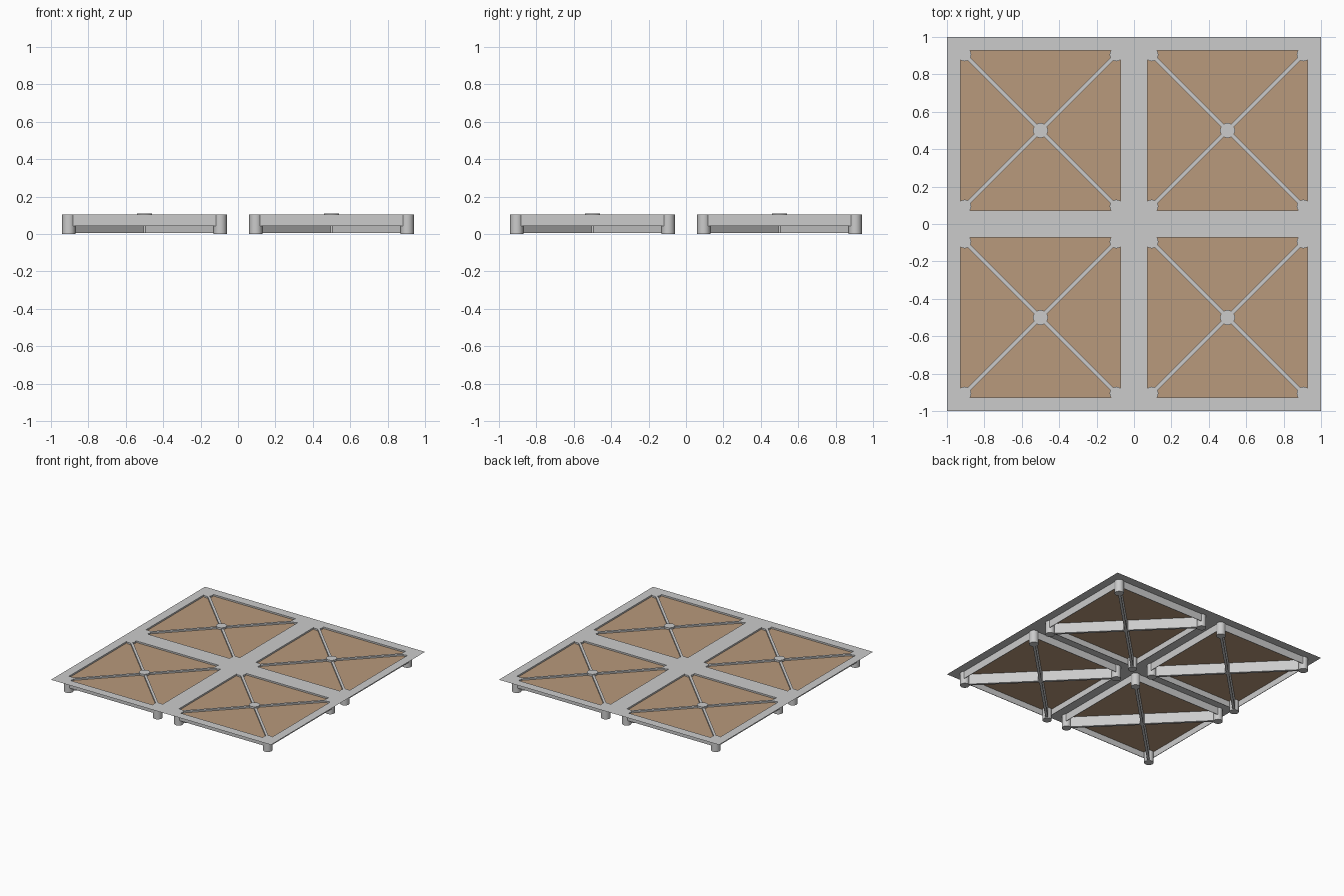
import bpy, bmesh, math

if "Cube" in bpy.data.objects:
    bpy.data.objects.remove(bpy.data.objects["Cube"])

TOP = 0.104      # height of the top frame
OFF = 0.405      # post offset from panel centre
OPEN = 0.428     # half size of a panel opening

brown = bpy.data.materials.new("tan_sheet")
brown.diffuse_color = (0.48, 0.32, 0.2, 1)
brown.use_nodes = True
brown.node_tree.nodes["Principled BSDF"].inputs["Base Color"].default_value = brown.diffuse_color


def box(name, loc, size, rot=0):
    bpy.ops.mesh.primitive_cube_add(size=1, location=loc, rotation=(0, 0, rot))
    o = bpy.context.object
    o.name = name
    o.scale = size
    bpy.ops.object.transform_apply(location=False, rotation=False, scale=True)
    return o


def cyl(name, x, y, r, z0, z1):
    bpy.ops.mesh.primitive_cylinder_add(vertices=32, radius=r, depth=z1 - z0,
                                        location=(x, y, (z0 + z1) / 2))
    o = bpy.context.object
    o.name = name
    bpy.ops.object.shade_smooth_by_angle(angle=math.radians(35))
    return o


# Thin top frame with four square openings
a, b = 0.5 - OPEN, 0.5 + OPEN
lines = [-1, -b, -a, a, b, 1]
bm = bmesh.new()
grid = [[bm.verts.new((x, y, TOP)) for y in lines] for x in lines]
for i in range(5):
    for j in range(5):
        if i in (1, 3) and j in (1, 3):
            continue
        bm.faces.new((grid[i][j], grid[i + 1][j], grid[i + 1][j + 1], grid[i][j + 1]))
mesh = bpy.data.meshes.new("top_frame")
bm.to_mesh(mesh)
bm.free()
bpy.context.collection.objects.link(bpy.data.objects.new("top_frame", mesh))

for cx in (-0.5, 0.5):
    for cy in (-0.5, 0.5):
        # Recessed sheet
        bpy.ops.mesh.primitive_plane_add(size=2 * OPEN, location=(cx, cy, 0.09))
        sheet = bpy.context.object
        sheet.name = "panel_sheet"
        sheet.data.materials.append(brown)

        # Crossed diagonal beams
        for s in (-1, 1):
            box("diagonal_beam", (cx, cy, 0.0535), (OFF * 2 * math.sqrt(2), 0.02, 0.097),
                s * math.pi / 4)

        # Side rails
        for s in (-1, 1):
            box("side_rail", (cx, cy + s * (OPEN + 0.001), 0.072), (2 * OFF, 0.004, 0.062))
            box("side_rail", (cx + s * (OPEN + 0.001), cy, 0.072), (0.004, 2 * OFF, 0.062))

        # Corner posts
        for sx in (-1, 1):
            for sy in (-1, 1):
                cyl("corner_post", cx + sx * OFF, cy + sy * OFF, 0.035, 0, TOP - 0.001)

        # Centre post and cap
        cyl("centre_post", cx, cy, 0.02, 0.005, TOP)
        cyl("centre_cap", cx, cy, 0.04, 0.095, 0.11)
